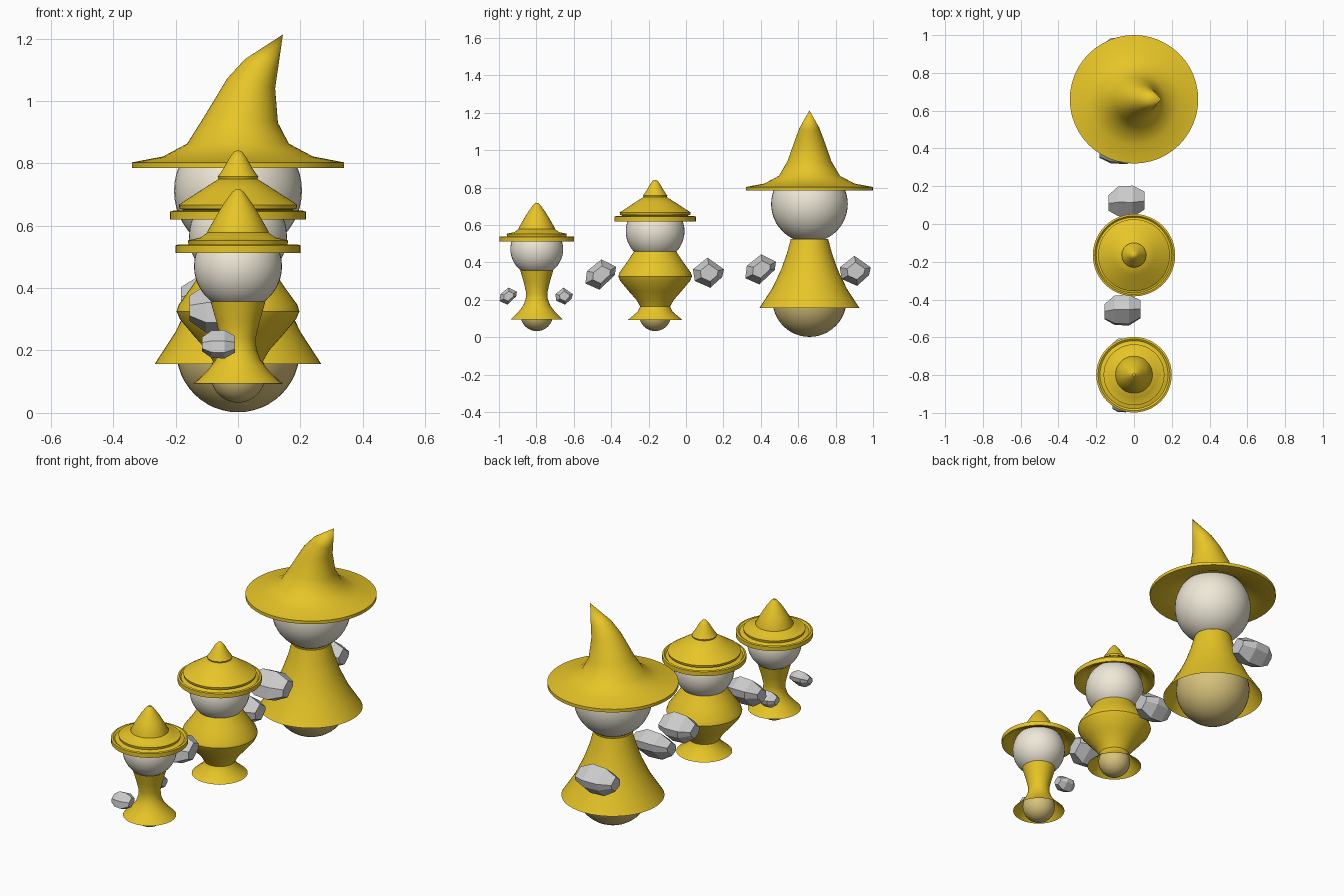
import bpy, bmesh, math
from mathutils import Vector

if "Cube" in bpy.data.objects:
    bpy.data.objects.remove(bpy.data.objects["Cube"])


def material(name, rgb):
    m = bpy.data.materials.new(name)
    m.diffuse_color = (*rgb, 1)
    m.use_nodes = True
    m.node_tree.nodes["Principled BSDF"].inputs["Base Color"].default_value = m.diffuse_color
    return m


YELLOW = material("yellow_cloth", (0.80, 0.56, 0.02))
CREAM = material("cream", (0.86, 0.81, 0.68))
OCHRE = material("ochre", (0.68, 0.54, 0.20))


def finish(name, bm, loc, mat=None, smooth=None):
    bmesh.ops.recalc_face_normals(bm, faces=bm.faces)
    me = bpy.data.meshes.new(name)
    bm.to_mesh(me)
    bm.free()
    ob = bpy.data.objects.new(name, me)
    bpy.context.collection.objects.link(ob)
    ob.location = loc
    if mat:
        me.materials.append(mat)
    if smooth:
        bpy.ops.object.select_all(action='DESELECT')
        ob.select_set(True)
        bpy.context.view_layer.objects.active = ob
        bpy.ops.object.shade_smooth_by_angle(angle=math.radians(smooth))
    return ob


# loft round rings given as (radius, z, centre x, tilt)
def loft(name, rings, y, mat, n=48, angle=35):
    bm = bmesh.new()
    loops = []
    for ring in rings:
        r, z, cx, tilt = (tuple(ring) + (0, 0))[:4]
        loops.append([bm.verts.new((cx + r * math.cos(a), r * math.sin(a), z + tilt * r * math.cos(a)))
                      for a in (2 * math.pi * i / n for i in range(n))])
    for a, b in zip(loops, loops[1:]):
        for i in range(n):
            j = (i + 1) % n
            bm.faces.new((a[i], a[j], b[j], b[i]))
    bmesh.ops.remove_doubles(bm, verts=bm.verts, dist=1e-5)
    return finish(name, bm, (0, y, 0), mat, angle)


def ball(name, r, y, z, mat):
    bm = bmesh.new()
    bmesh.ops.create_uvsphere(bm, u_segments=40, v_segments=24, radius=r)
    return finish(name, bm, (0, y, z), mat, 60)


# faceted stone hands: outlines seen from +x, tapered towards both ends
NEAR = [(-1, -.57), (-.9, .23), (.03, .97), (.97, .5), (.9, -.03), (-.1, -.97)]
FAR = [(-1, .22), (-.06, .97), (1, .22), (.88, -.28), (.12, -.97), (-.88, -.53)]


def stone(name, outline, loc, half_x, half):
    bm = bmesh.new()
    for x, s, dy in ((-1, .5, -.1), (-.45, .95, 0), (.35, 1, 0), (1, .58, .05)):
        for y, z in outline:
            bm.verts.new((x * half_x, (y * s + dy) * half, z * s * half))
    res = bmesh.ops.convex_hull(bm, input=bm.verts)
    junk = [v for v in bm.verts if not v.link_faces]
    bmesh.ops.delete(bm, geom=junk, context='VERTS')
    bmesh.ops.dissolve_limit(bm, angle_limit=math.radians(8), verts=bm.verts, edges=bm.edges)
    return finish(name, bm, loc)


# large figure with the bent hat
Y = 0.66
loft("large_hat", [(0, .90), (.11, .88), (.17, .835), (.24, .805), (.325, .785), (.34, .785), (.34, .803),
                   (.24, .822), (.163, .863), (.117, .942, .011, -.1), (.077, 1.056, .042, -.2),
                   (.053, 1.118, .075, -.3), (0, 1.213, .144)], Y, YELLOW)
loft("large_robe", [(.10, .525), (.12, .45), (.152, .36), (.20, .26), (.267, .157)], Y, YELLOW)
ball("large_head", .205, Y, .712, CREAM)
ball("large_base", .198, Y, .20, OCHRE)

# medium figure with the stacked hat
Y = -0.165
loft("medium_hat_brim", [(.15, .66), (.17, .640), (.205, .62), (.218, .62), (.218, .645), (.208, .648),
                         (.20, .640), (.15, .66)], Y, YELLOW)
loft("medium_hat_crown", [(0, .70), (.09, .69), (.17, .65), (.187, .654), (.19, .667), (.155, .69),
                          (.106, .722), (.062, .75), (0, .752)], Y, YELLOW)
loft("medium_hat_tip", [(0, .748), (.062, .748), (.065, .757), (.046, .785), (.026, .82), (.012, .838),
                        (0, .842)], Y, YELLOW)
loft("medium_robe", [(.112, .46), (.15, .402), (.19, .347), (.197, .325), (.186, .30), (.14, .245),
                     (.10, .20), (.08, .165), (.092, .138), (.145, .093)], Y, YELLOW)
ball("medium_head", .157, Y, .566, CREAM)
ball("medium_base", .085, Y, .118, OCHRE)

# small figure with the cone hat
Y = -0.798
loft("small_hat_brim", [(.125, .55), (.15, .535), (.188, .513), (.20, .513), (.20, .537), (.19, .54),
                        (.18, .533), (.125, .55)], Y, YELLOW)
loft("small_hat_band", [(0, .575), (.08, .57), (.14, .538), (.158, .538), (.161, .553), (.12, .562),
                        (.098, .578), (0, .58)], Y, YELLOW)
loft("small_hat_cone", [(0, .56), (.098, .565), (.098, .582), (.066, .638), (.045, .672), (.02, .706),
                        (.008, .717), (0, .718)], Y, YELLOW)
loft("small_robe", [(.088, .357), (.07, .295), (.057, .24), (.059, .205), (.072, .17), (.10, .133),
                    (.138, .095)], Y, YELLOW)
ball("small_head", .141, Y, .47, CREAM)
ball("small_base", .087, Y, .12, OCHRE)

# hands, one on each side of every figure
for size, near, far, half_x, half in (
        ("large", (-.075, .40, .363), (-.075, .905, .355), .108, .083),
        ("medium", (-.06, -.455, .335), (-.04, .12, .345), .095, .083),
        ("small", (-.062, -.95, .22), (-.062, -.652, .22), .053, .047)):
    stone(size + "_near_hand", NEAR, near, half_x, half)
    stone(size + "_far_hand", FAR, far, half_x, half)
